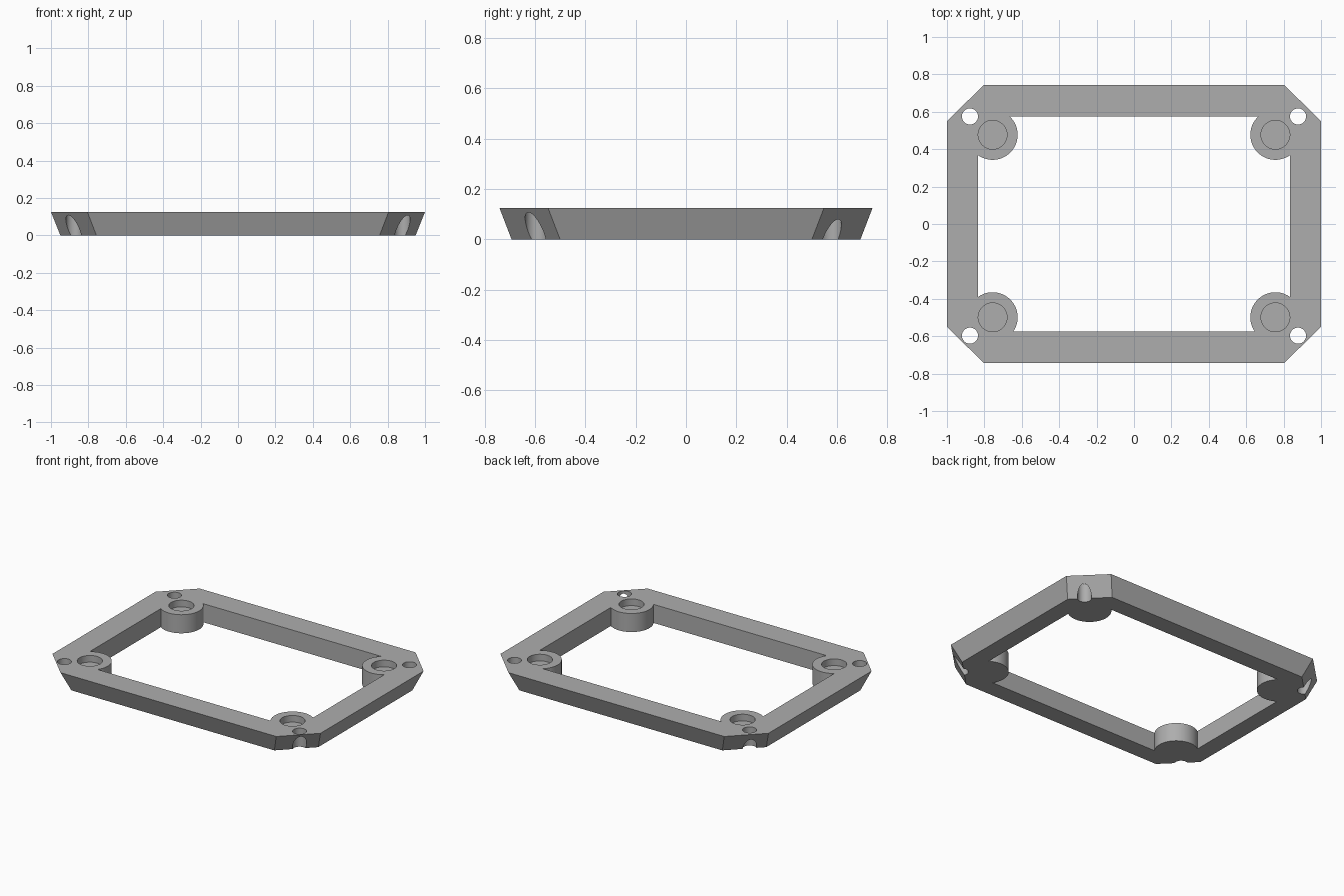
import bpy, bmesh, math

if "Cube" in bpy.data.objects:
    bpy.data.objects.remove(bpy.data.objects["Cube"])

HEIGHT = 0.125
SHIFT = -0.011          # the corner fittings sit slightly towards the front
CORNERS = [(sx, sy) for sx in (-1, 1) for sy in (-1, 1)]

grey = bpy.data.materials.new("plain grey")
grey.use_nodes = True
colour = (0.42, 0.42, 0.42, 1)
grey.diffuse_color = colour
grey.node_tree.nodes["Principled BSDF"].inputs["Base Color"].default_value = colour


def loft(name, low, high, z0, z1):
    """Solid between two outlines with equal point counts."""
    bm = bmesh.new()
    a = [bm.verts.new((x, y, z0)) for x, y in low]
    b = [bm.verts.new((x, y, z1)) for x, y in high]
    bm.faces.new(a[::-1])
    bm.faces.new(b)
    for i in range(len(a)):
        j = (i + 1) % len(a)
        bm.faces.new((a[i], a[j], b[j], b[i]))
    mesh = bpy.data.meshes.new(name)
    bm.to_mesh(mesh)
    bm.free()
    mesh.materials.append(grey)
    obj = bpy.data.objects.new(name, mesh)
    bpy.context.collection.objects.link(obj)
    return obj


def octagon(x, y, cx, cy):
    """Rectangle of half size x, y with its corners cut at cx and cy."""
    return [(x, -cy), (x, cy), (cx, y), (-cx, y),
            (-x, cy), (-x, -cy), (-cx, -y), (cx, -y)]


def cylinder(name, x, y, r, z0, z1, sides=64):
    ring = [(x + r * math.cos(i * math.tau / sides),
             y + r * math.sin(i * math.tau / sides)) for i in range(sides)]
    return loft(name, ring, ring, z0, z1)


def combine(target, tool, operation):
    """Apply a boolean and discard the tool."""
    tool.hide_render = True
    mod = target.modifiers.new(operation.lower(), "BOOLEAN")
    mod.operation = operation
    mod.solver = "EXACT"
    mod.object = tool
    bpy.context.view_layer.objects.active = target
    bpy.ops.object.modifier_apply(modifier=mod.name)
    bpy.data.objects.remove(tool)


# Frame with sloping outer walls and cut corners
frame = loft("corner_cut_frame", octagon(0.95, 0.694, 0.757, 0.501),
             octagon(1, 0.742, 0.805, 0.549), 0, HEIGHT)

# Rectangular opening
opening = [(-0.833, -0.575), (0.833, -0.575), (0.833, 0.575), (-0.833, 0.575)]
combine(frame, loft("opening_cutter", opening, opening, -0.1, 0.3), "DIFFERENCE")

# Round corner bosses
for sx, sy in CORNERS:
    combine(frame, cylinder("boss", sx * 0.756, sy * 0.488 + SHIFT,
                            0.134, 0, HEIGHT), "UNION")

# Blind recesses in the bosses and through holes by the cut corners
for sx, sy in CORNERS:
    combine(frame, cylinder("recess_cutter", sx * 0.756, sy * 0.488 + SHIFT,
                            0.077, HEIGHT - 0.045, 0.3), "DIFFERENCE")
    combine(frame, cylinder("hole_cutter", sx * 0.877, sy * 0.586 + SHIFT,
                            0.043, -0.1, 0.3, 48), "DIFFERENCE")

bpy.ops.object.select_all(action="DESELECT")
frame.select_set(True)
bpy.context.view_layer.objects.active = frame
bpy.ops.object.shade_smooth_by_angle(angle=math.radians(30))
